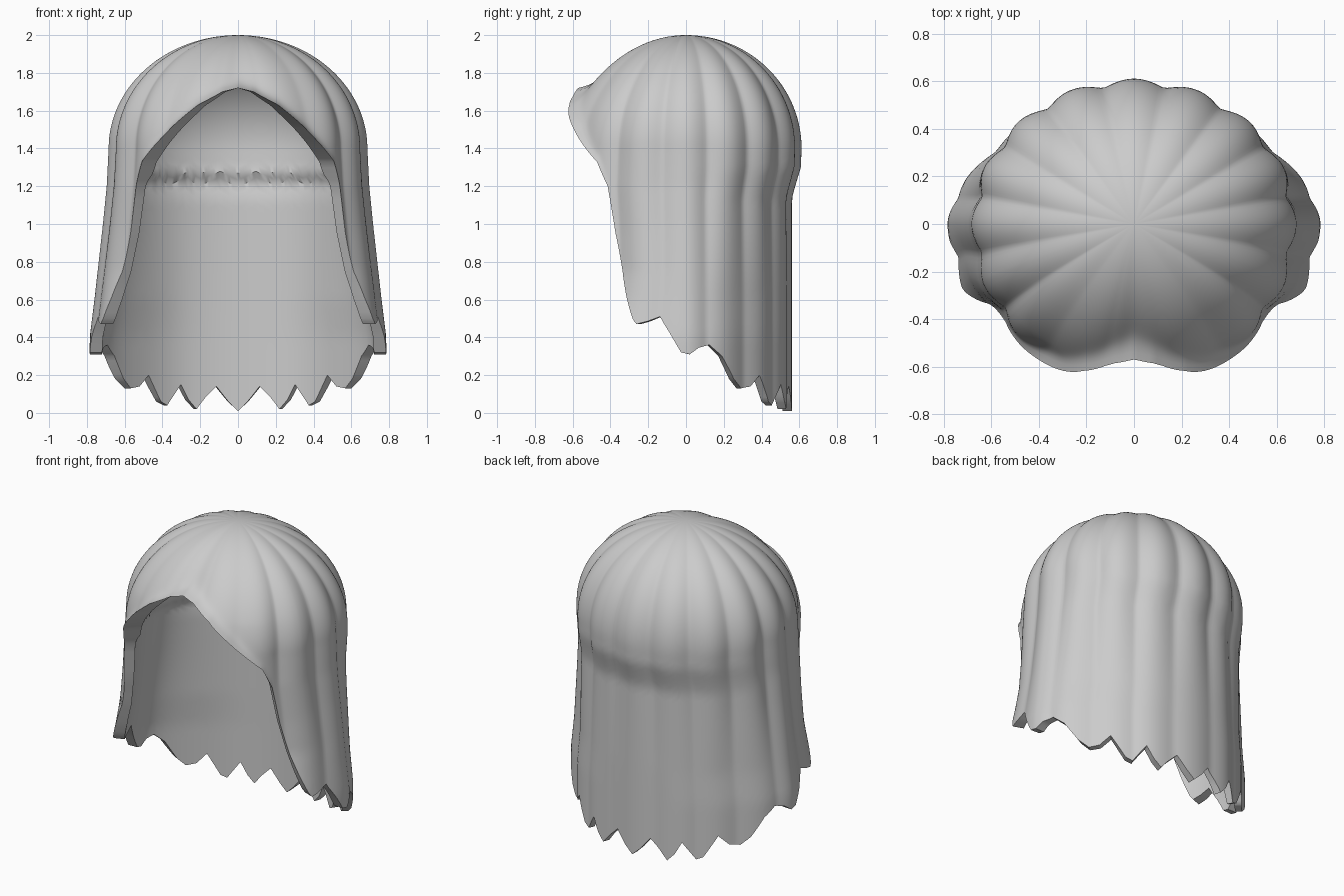
import bpy, bmesh, math

cube = bpy.data.objects.get("Cube")
if cube:
    bpy.data.objects.remove(cube)

ROWS = 64
SHELL = 0.05      # thickness of the hanging hair
CAP = 0.1         # thickness of the dome

# Lower edge: (degrees round from the back, height), back centre to brow
HEM = [(0, .01), (4, .06), (9, .14), (14, .08), (18, .02), (22, .07), (26, .15), (34, .04),
       (38, .06), (46, .2), (52, .14), (58, .13), (63, .18), (70, .3), (77, .36), (83, .345),
       (88, .31), (92, .32), (97, .43), (101, .51), (106, .485), (110.5, .47), (112.5, .5),
       (117, .6), (122.5, .75), (126, .95), (128, 1.2), (133, 1.33), (140, 1.41),
       (150, 1.52), (161, 1.63), (172, 1.70), (180, 1.72)]

# Half-widths: (height, size)
SIDE = [(0, .785), (.4, .785), (.6, .76), (1.0, .715), (1.2, .695), (1.4, .685)]
BACK = [(0, .56), (1.13, .56), (1.19, .575), (1.3, .608), (1.4, .612)]
FRONT = [(.48, .75), (.6, .69), (.75, .64), (.95, .65), (1.2, .68), (1.4, .67),
         (1.6, .655), (1.8, .625), (2, .6)]


def lerp_table(table, z):
    for (z0, v0), (z1, v1) in zip(table, table[1:]):
        if z <= z1:
            return v0 + (v1 - v0) * max(0, (z - z0) / (z1 - z0))
    return table[-1][1]


def hem_columns():
    """Even steps along the lower edge, so steep parts get enough columns."""
    cols = []
    for (p0, z0), (p1, z1) in zip(HEM, HEM[1:]):
        n = max(2, round(math.hypot((p1 - p0) / 1.5, (z1 - z0) / .06)))
        cols += [(p0 + (p1 - p0) * i / n, z0 + (z1 - z0) * i / n) for i in range(n)]
    return cols + [HEM[-1]]


def surface(phi, hem, t, inner):
    """Point on the shell: phi round from the back, t from crown to hem."""
    a = math.radians(phi)
    top = 2 - (CAP if inner else 0)
    z = top - (top - hem) * t * t
    dome = math.sqrt(max(0, 1 - (max(0, z - 1.4) / (top - 1.4)) ** 2))
    low = min(1, max(0, (1.4 - z) / .8))
    inset = 0
    if inner:
        # The lining of the dome ends in a small step
        cap = min(1, max(0, (z - 1.22) / .05))
        inset = CAP * cap + (SHELL + .015 * (1 - math.cos(a))) * (1 - cap)
    rx = (lerp_table(SIDE, z) - inset) * dome
    ry = (lerp_table(BACK if math.cos(a) > 0 else FRONT, z) - inset) * dome
    # The back corners draw in towards the bottom
    if math.cos(a) > 0:
        rx *= 1 - .1 * low * math.sin(2 * a) ** 2
    front = min(1, max(0, (abs(phi) - 126) / 20))
    # Scalloped locks, and the parting over the brow
    k = 1
    if not inner:
        lobe = math.sqrt(math.cos(8 * a) ** 2 + .01)
        k -= .05 * (1 - .6 * front) * (1 - .5 * low) * max(0, 1 - lobe)
        k -= .08 * math.exp(-((180 - abs(phi)) / 9) ** 2)
    x, y = rx * math.sin(a) * k, ry * math.cos(a) * k
    # Thin lip standing out round the face opening
    if not inner and front > 0:
        lip = .055 * front * math.exp(-(z - hem) / .02)
        lip += .02 * math.exp(-((180 - abs(phi)) / 9) ** 2) * lip / .055
        r = math.hypot(x, y) or 1
        x, y = x * (1 + lip * .4 / r), y * (1 + lip / r)
    return x, y, z


def build_hair():
    half = hem_columns()
    cols = half + [(-p, z) for p, z in reversed(half[1:-1])]
    bm = bmesh.new()

    def sheet(inner):
        crown = bm.verts.new((0, 0, 2 - (CAP if inner else 0)))
        grid = [[bm.verts.new(surface(p, z, r / ROWS, inner)) for r in range(1, ROWS + 1)]
                for p, z in cols]
        for i, c in enumerate(grid):
            d = grid[(i + 1) % len(grid)]
            bm.faces.new((crown, c[0], d[0]))
            for r in range(ROWS - 1):
                bm.faces.new((c[r], c[r + 1], d[r + 1], d[r]))
        return [c[-1] for c in grid]

    outer, inside = sheet(False), sheet(True)
    # Rim joining the outer and inner sheets
    for i in range(len(outer)):
        j = (i + 1) % len(outer)
        bm.faces.new((outer[i], inside[i], inside[j], outer[j]))
    bmesh.ops.recalc_face_normals(bm, faces=bm.faces)
    mesh = bpy.data.meshes.new("long_hair")
    bm.to_mesh(mesh)
    bm.free()
    obj = bpy.data.objects.new("long_hair", mesh)
    bpy.context.collection.objects.link(obj)
    return obj


grey = bpy.data.materials.new("light_grey")
grey.use_nodes = True
colour = (.6, .6, .6, 1)
grey.diffuse_color = colour
grey.node_tree.nodes["Principled BSDF"].inputs["Base Color"].default_value = colour

hair = build_hair()
hair.data.materials.append(grey)
bpy.ops.object.select_all(action='DESELECT')
hair.select_set(True)
bpy.context.view_layer.objects.active = hair
bpy.ops.object.shade_smooth_by_angle(angle=math.radians(40))
